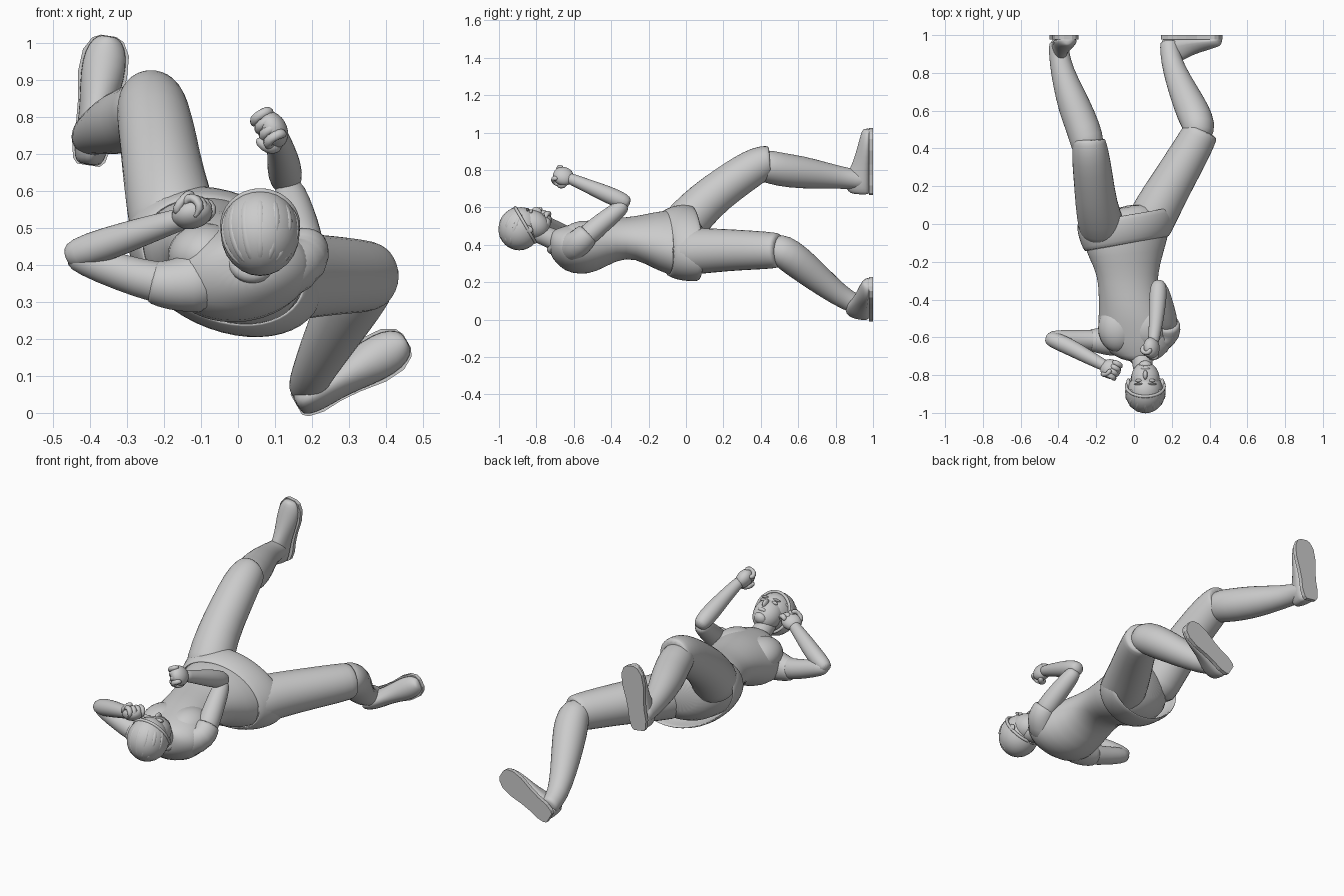
import bpy, bmesh
from math import sin, cos, pi, radians
from mathutils import Vector, Matrix

if "Cube" in bpy.data.objects:
    bpy.data.objects.remove(bpy.data.objects["Cube"])

N = 16


def skin(name, rings, caps=True, levels=1, thick=0):
    """Bridge equal-sized rings of points into a smooth shell."""
    bm = bmesh.new()
    vr = [[bm.verts.new(p) for p in r] for r in rings]
    n = len(vr[0])
    for a, b in zip(vr, vr[1:]):
        for i in range(n):
            j = (i + 1) % n
            bm.faces.new((a[i], a[j], b[j], b[i]))
    if caps:
        bm.faces.new(vr[0][::-1])
        bm.faces.new(vr[-1])
    bmesh.ops.recalc_face_normals(bm, faces=bm.faces)
    for f in bm.faces:
        f.smooth = levels > 0
    me = bpy.data.meshes.new(name)
    bm.to_mesh(me)
    bm.free()
    ob = bpy.data.objects.new(name, me)
    bpy.context.collection.objects.link(ob)
    if thick:
        ob.modifiers.new("Thickness", 'SOLIDIFY').thickness = thick
    if levels:
        ob.modifiers.new("Smooth", 'SUBSURF').levels = levels
        ob.modifiers["Smooth"].render_levels = levels
    return ob


def tube(name, pts, n=N):
    """Round limb through (x, y, z, radius) points."""
    c = [Vector(p[:3]) for p in pts]
    rings = []
    for i, p in enumerate(pts):
        t = (c[min(i + 1, len(c) - 1)] - c[max(i - 1, 0)]).normalized()
        u = t.cross(Vector((0.31, 0.1, 0.95))).normalized()
        v = t.cross(u)
        rings.append([c[i] + p[3] * (u * cos(2 * pi * k / n) + v * sin(2 * pi * k / n)) for k in range(n)])
    return skin(name, rings)


def slices(name, secs, **kw):
    """Body slices: (y, x, z, half width, half depth, roll degrees, yaw slope)."""
    rings = []
    for y, x, z, a, b, roll, yaw in secs:
        r, ring = radians(roll), []
        for k in range(24):
            p, q = a * cos(2 * pi * k / 24), b * sin(2 * pi * k / 24)
            dx = p * cos(r) - q * sin(r)
            ring.append((x + dx, y + yaw * dx, z + p * sin(r) + q * cos(r)))
        rings.append(ring)
    return skin(name, rings, **kw)


def ball(name, mat, loc, scale, cut=None):
    """Ellipsoid in a local frame; cut keeps only part of it."""
    bm = bmesh.new()
    bmesh.ops.create_uvsphere(bm, u_segments=24, v_segments=16, radius=1)
    if cut:
        bmesh.ops.bisect_plane(bm, geom=bm.verts[:] + bm.edges[:] + bm.faces[:],
                               plane_co=cut[0], plane_no=cut[1], clear_outer=True)
    for f in bm.faces:
        f.smooth = True
    me = bpy.data.meshes.new(name)
    bm.to_mesh(me)
    bm.free()
    ob = bpy.data.objects.new(name, me)
    bpy.context.collection.objects.link(ob)
    ob.matrix_world = mat @ Matrix.Translation(loc) @ Matrix.Diagonal((*scale, 1))
    return ob


# Torso and hips
slices("torso", [
    (-.73, .035, .41, .07, .06, 8, 0), (-.70, .025, .395, .13, .085, 9, 0),
    (-.65, .015, .38, .19, .12, 9, 0), (-.57, .005, .38, .2, .14, 8, 0),
    (-.48, -.01, .395, .178, .145, 4, 0), (-.37, -.03, .432, .158, .113, -4, 0),
    (-.27, -.035, .44, .162, .11, -12, 0), (-.16, -.04, .42, .205, .15, -20, .1),
    (-.05, -.04, .405, .25, .172, -24, .15), (.05, -.04, .405, .2, .14, -25, .17),
    (.1, -.03, .41, .1, .08, -25, .17)])
I = Matrix.Identity(4)
for side, p in (("left", (-.085, -.55, .425)), ("right", (.07, -.54, .44))):
    ball(side + "_chest", I, p, (.105, .13, .088))

# Short skirt wrapped round the hips
slices("skirt", [
    (-.11, -.04, .41, .234, .163, -24, .17), (-.06, -.035, .41, .262, .182, -25, .17),
    (0, -.035, .41, .283, .188, -25, .17), (.05, -.035, .407, .283, .183, -25, .17)],
    caps=False, thick=.012)

# Legs: covered thighs and bare shins
tube("left_thigh", [(-.16, -.06, .45, .12), (-.175, 0, .52, .125), (-.2, .1, .63, .113),
                    (-.215, .24, .735, .107), (-.23, .36, .815, .102), (-.235, .42, .842, .092),
                    (-.237, .445, .845, .086), (-.237, .447, .845, .08)])
tube("right_thigh", [(.05, -.06, .36, .12), (.09, .02, .365, .13), (.16, .15, .37, .12),
                     (.25, .3, .372, .11), (.33, .44, .37, .102), (.355, .49, .37, .095),
                     (.36, .5, .37, .088)])
tube("left_shin", [(-.235, .36, .8, .07), (-.245, .42, .825, .092), (-.265, .5, .802, .092),
                   (-.315, .62, .787, .09), (-.365, .76, .768, .07), (-.392, .86, .755, .057),
                   (-.4, .95, .745, .054), (-.4, .97, .745, .045)])
tube("right_shin", [(.32, .44, .37, .07), (.345, .5, .375, .09), (.333, .55, .345, .093),
                    (.29, .64, .275, .087), (.235, .76, .175, .07), (.195, .87, .095, .055),
                    (.187, .95, .07, .052), (.187, .97, .065, .045)])


# Feet: soles flat against the y = 1 plane
def foot(name, heel, toe):
    h, t = Vector((heel[0], 0, heel[1])), Vector((toe[0], 0, toe[1]))
    d = t - h
    w = Vector((d.z, 0, -d.x)).normalized()
    secs = [(0, .03, .09), (.04, .043, .125), (.16, .052, .14), (.32, .05, .125), (.48, .054, .095),
            (.7, .066, .072), (.87, .062, .056), (.97, .042, .045), (1, .02, .035)]
    rings = []
    for f, hw, ht in secs:
        c = h + d * f
        rings.append([c + w * hw * cos(pi * k / 8) + Vector((0, .985 - ht * sin(pi * k / 8), 0))
                      for k in range(9)])
    skin(name, rings)
    out = [h + d * f + w * (hw + .001) for f, hw, _ in secs]
    out += [h + d * f - w * (hw + .001) for f, hw, _ in secs[::-1]]
    skin(name + "_sole", [[p + Vector((0, y, 0)) for p in out] for y in (.978, 1)], levels=0)


foot("left_foot", (-.405, .67), (-.35, 1.02))
foot("right_foot", (.158, .022), (.457, .195))

# Sleeves and arms
tube("left_sleeve", [(-.06, -.61, .36, .09), (-.13, -.62, .35, .082), (-.19, -.617, .345, .068),
                     (-.23, -.615, .354, .06), (-.235, -.615, .355, .054)])
tube("right_sleeve", [(.08, -.61, .39, .09), (.15, -.6, .39, .088), (.178, -.57, .41, .078),
                      (.18, -.53, .455, .067), (.18, -.52, .465, .058)])
tube("left_upper_arm", [(-.15, -.62, .345, .06), (-.22, -.615, .352, .057), (-.32, -.61, .38, .05),
                        (-.42, -.605, .417, .045), (-.46, -.605, .43, .03)])
tube("left_forearm", [(-.465, -.6, .42, .026), (-.44, -.608, .43, .043), (-.36, -.64, .455, .047),
                      (-.25, -.7, .493, .039), (-.16, -.748, .522, .031), (-.13, -.762, .532, .029)])
tube("right_upper_arm", [(.18, -.57, .41, .06), (.172, -.5, .475, .058), (.155, -.42, .54, .053),
                         (.14, -.35, .595, .046), (.135, -.32, .62, .03)])
tube("right_forearm", [(.132, -.3, .615, .028), (.13, -.33, .63, .046), (.125, -.41, .665, .048),
                       (.117, -.52, .712, .038), (.105, -.61, .75, .031), (.1, -.635, .76, .029)])


# Fists: palm with four curled fingers and a thumb
def fist(name, loc, along, palm, size=1.25):
    a = Vector(along).normalized()
    b = Vector(palm)
    b = (b - a * b.dot(a)).normalized()
    s = a.cross(b)
    m = Matrix((s, b, a)).transposed().to_4x4() @ Matrix.Scale(size, 4)
    m.translation = loc
    ball(name + "_palm", m, (0, 0, -.004), (.042, .032, .045))
    for i in range(4):
        x = -.03 + i * .02
        finger = [(x, -.018, .012, .010), (x, -.006, .034, .013), (x, .02, .03, .0135),
                  (x, .03, .008, .013), (x, .014, -.004, .010)]
        tube(name + "_finger_%d" % i, [(*(m @ Vector(p[:3])), p[3] * size) for p in finger], 8)
    thumb = [(.03, 0, -.03, .012), (.04, .02, -.01, .014), (.028, .036, .006, .013), (.005, .04, .01, .009)]
    tube(name + "_thumb", [(*(m @ Vector(p[:3])), p[3] * size) for p in thumb], 8)


fist("left_fist", (-.12, -.77, .54), (.32, -.15, .1), (.1, .1, .9))
fist("right_fist", (.092, -.66, .768), (-.03, -.3, .12), (-.9, -.3, -.4))

# Neck and collar
tube("neck", [(.035, -.66, .405, .06), (.04, -.71, .43, .057), (.05, -.77, .455, .053),
              (.055, -.84, .475, .05)])
tube("collar", [(.035, -.68, .405, .075), (.037, -.7, .417, .073), (.04, -.725, .43, .062)])

# Head in its own frame: x across, y towards the face, z towards the crown
up = Vector((0, -.93, .37))
face = Vector((0, .37, .93))
hm = Matrix((Vector((-1, 0, 0)), face, up)).transposed().to_4x4()
hm.translation = (.06, -.875, .495)
ball("skull", hm, (0, -.005, .01), (.094, .108, .1))
ball("face", hm, (0, .033, -.045), (.076, .076, .092))
ball("chin", hm, (0, .062, -.108), (.036, .034, .028))
ball("nose", hm, (0, .108, -.04), (.012, .02, .026))
ball("lips", hm, (0, .097, -.08), (.024, .011, .01))
for side, s in (("left", 1), ("right", -1)):
    ball(side + "_ear", hm, (s * .09, 0, -.03), (.012, .02, .03))
    ball(side + "_eye", hm, (s * .035, .093, -.012), (.018, .012, .009))
    ball(side + "_brow", hm, (s * .036, .096, .008), (.024, .01, .006))

# Close-cropped hair with a rolled hairline and raised locks
hair = hm @ Matrix.Translation((0, -.012, .01)) @ Matrix.Diagonal((.107, .118, .112, 1))
ball("hair", hair, (0, 0, 0), (1, 1, 1), ((0, .24, -.18), (0, .8, -.6)))
turns = [2 * pi * k / 24 for k in range(25)]
tube("hairline", [(*(hair @ Vector((.95 * sin(a), .24 - .57 * cos(a), -.18 - .76 * cos(a)))), .009)
                  for a in turns], 8)
for i in range(7):
    e = radians(-75 + 25 * i)
    pts = []
    for j in range(7):
        f = radians(45 + 20 * j)
        q = hair @ (.92 * Vector((sin(e) * sin(f), cos(f), cos(e) * sin(f))))
        pts.append((*q, .015 if 0 < j < 6 else .006))
    tube("hair_lock_%d" % i, pts, 8)
